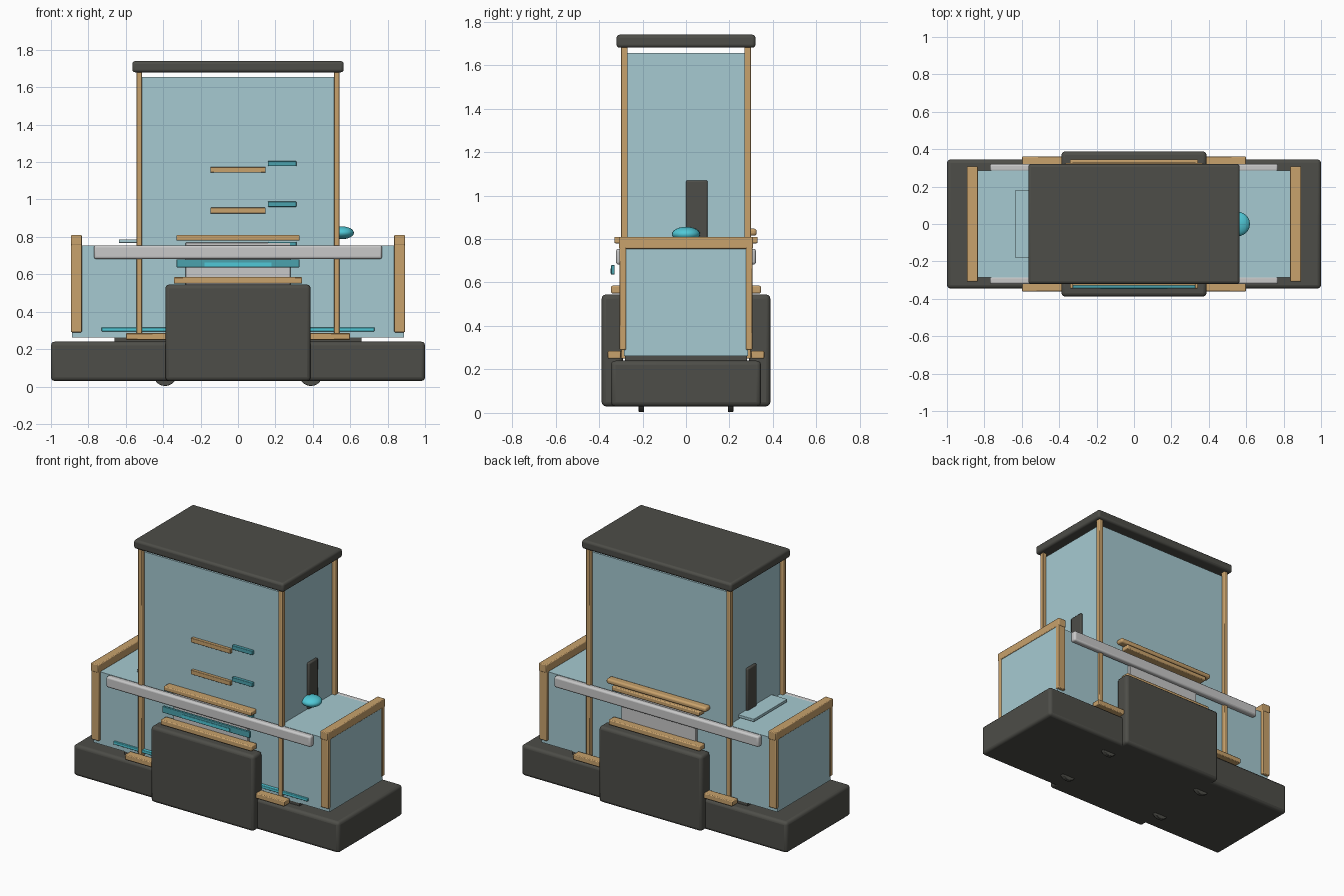
import bpy, math

if "Cube" in bpy.data.objects:
    bpy.data.objects.remove(bpy.data.objects["Cube"])


def mat(name, *rgb):
    m = bpy.data.materials.new(name)
    m.diffuse_color = (*rgb, 1)
    m.use_nodes = True
    m.node_tree.nodes["Principled BSDF"].inputs["Base Color"].default_value = m.diffuse_color
    return m


DARK = mat("charcoal", 0.075, 0.075, 0.065)
TAN = mat("tan trim", 0.58, 0.36, 0.15)
GLASS = mat("pale blue glass", 0.38, 0.59, 0.64)
TEAL = mat("bright teal", 0.08, 0.58, 0.68)
DEEP = mat("deep teal", 0.07, 0.36, 0.42)
GREY = mat("light grey", 0.58, 0.58, 0.58)


def finish(o, name, m, bevel=0, seg=2):
    o.name = name
    o.data.materials.append(m)
    if bevel:
        b = o.modifiers.new("bevel", 'BEVEL')
        b.width, b.segments = bevel, seg
    bpy.ops.object.shade_smooth_by_angle(angle=math.radians(35))
    return o


def box(name, m, x, y, z, bevel=0.004, seg=2):
    """Box given by (min, max) on each axis."""
    bpy.ops.mesh.primitive_cube_add(size=1)
    o = bpy.context.object
    mid = [(a + b) / 2 for a, b in (x, y, z)]
    size = [b - a for a, b in (x, y, z)]
    for v in o.data.vertices:
        v.co = [c * s for c, s in zip(v.co, size)]
    o.location = mid
    return finish(o, name, m, bevel, seg)


def span(s, a, b):
    """Range a..b mirrored to the side s."""
    return tuple(sorted((s * a, s * b)))


def sym(a):
    return (-a, a)


# Base, lid and floor plate
box("base", DARK, sym(1), sym(.345), (.03, .24), .02, 3)
box("floor_plate", DARK, sym(.66), sym(.28), (.235, .262), 0)
box("lid", DARK, sym(.565), sym(.32), (1.68, 1.74), .015, 3)

# Glass tower and side wings
box("tower_glass", GLASS, sym(.52), sym(.275), (.262, 1.655), 0)
for s, side in ((-1, "left"), (1, "right")):
    box(side + "_wing_glass", GLASS, span(s, .515, .888), sym(.285), (.262, .755), 0)
    box(side + "_end_beam", TAN, span(s, .835, .893), sym(.308), (.755, .81), .005)
    box(side + "_slot_plate", DARK, span(s, .51, .535), (0, .1), (.755, 1.07), .008)
    for t, end in ((-1, "front"), (1, "back")):
        box(f"{side}_{end}_end_post", TAN, span(s, .835, .893),
            span(t, .275, .305), (.29, .775), .005)
        box(f"{side}_{end}_tower_post", TAN, span(s, .513, .543),
            span(t, .268, .3), (.25, 1.69), .004)
        # Wheels just below the base
        bpy.ops.mesh.primitive_cylinder_add(vertices=24, radius=.0625, depth=.025,
            location=(s * .39, t * .205, .0655), rotation=(math.pi / 2, 0, 0))
        finish(bpy.context.object, f"{side}_{end}_wheel", DARK, .003)

# Fittings shared by front and back
for t, end in ((-1, "front"), (1, "back")):
    box(end + "_pocket", DARK, sym(.388), span(t, .29, .388), (.03, .545), .02, 3)
    box(end + "_pocket_lip", TAN, sym(.343), span(t, .285, .345), (.55, .585), .006)
    box(end + "_pocket_panel", GREY, sym(.28), span(t, .27, .295), (.545, .77), .003)
    box(end + "_rail", GREY, sym(.77), span(t, .28, .322), (.682, .755), .012, 3)
    box(end + "_ledge", TAN, sym(.6), span(t, .30, .36), (.25, .285), .005)
    box(end + "_handle", TAN, sym(.33), span(t, .27, .33), (.78, .81), .006)
box("back_upper_handle", TAN, sym(.375), (.27, .325), (.815, .848), .012, 3)

# Front strips, drawer bar and shelf markers
box("lower_strip", TEAL, sym(.73), (-.298, -.27), (.295, .315), .003)
box("drawer_bar", DEEP, sym(.328), (-.345, -.328), (.637, .68), .003)
box("drawer_slot", TEAL, sym(.18), (-.348, -.34), (.642, .664), 0)
for i, z in enumerate((.94, 1.158)):
    box(f"shelf_edge_{i + 1}", TAN, sym(.148), (-.295, -.265), (z - .014, z + .016), .003)
for i, z in enumerate((.76, .975, 1.192)):
    box(f"shelf_tag_{i + 1}", DEEP, (.16, .312), (-.295, -.265), (z - .014, z + .014), .003)

# Round knob on the right, hatch on the left
bpy.ops.mesh.primitive_uv_sphere_add(segments=24, ring_count=12, radius=1,
                                     location=(.555, 0, .822))
knob = bpy.context.object
knob.scale = (.065, .065, .034)
finish(knob, "knob", TEAL)
box("left_hatch", GLASS, (-.637, -.515), sym(.18), (.768, .786), .002)
